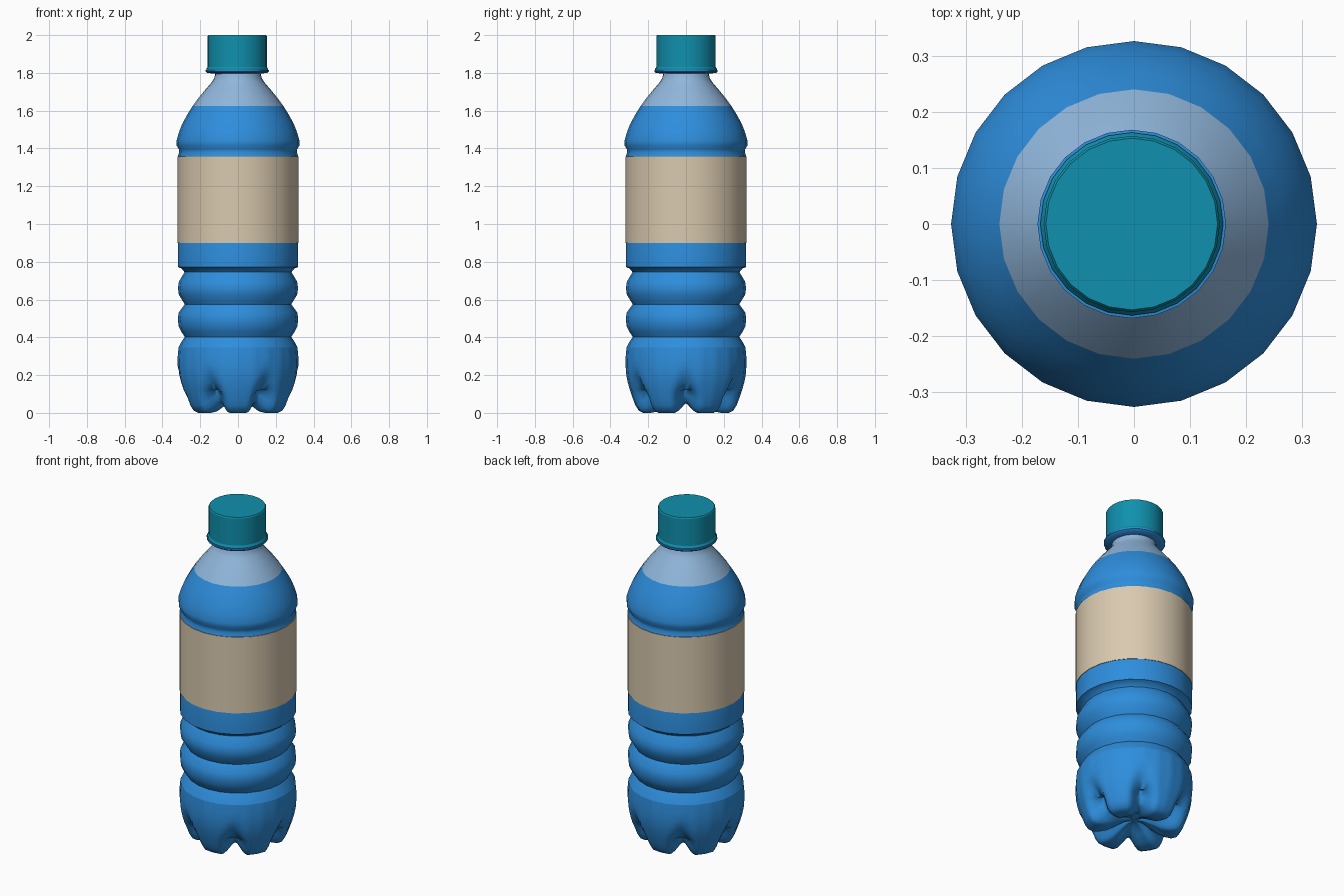
import bpy, bmesh
from math import cos, sin, pi, radians, degrees

if "Cube" in bpy.data.objects:
    bpy.data.objects.remove(bpy.data.objects["Cube"], do_unlink=True)

SIDES = 24


def material(name, rgb):
    mat = bpy.data.materials.new(name)
    mat.use_nodes = True
    mat.diffuse_color = (*rgb, 1)
    mat.node_tree.nodes["Principled BSDF"].inputs["Base Color"].default_value = (*rgb, 1)
    return mat


blue = material("bottle blue", (0.027, 0.27, 0.72))
pale = material("clear pale blue", (0.28, 0.47, 0.71))
cream = material("label cream", (0.70, 0.59, 0.43))
teal = material("cap teal", (0.005, 0.28, 0.42))


def revolve(name, profile, mat, segments=SIDES, shape=None, center_x=0.0, sharp=40):
    """Turn an (r, z) profile, listed bottom to top, around the z axis."""
    bm = bmesh.new()
    rings = []
    for r, z in profile:
        if r == 0:
            rings.append([bm.verts.new((center_x, 0, z))] * segments)
            continue
        ring = []
        for i in range(segments):
            a = 2 * pi * i / segments
            rr, zz = shape(a, r, z) if shape else (r, z)
            ring.append(bm.verts.new((center_x + rr * cos(a), rr * sin(a), zz)))
        rings.append(ring)
    for low, high in zip(rings, rings[1:]):
        for i in range(segments):
            j = (i + 1) % segments
            corners = [low[i], low[j], high[j], high[i]]
            bm.faces.new(list(dict.fromkeys(corners)))
    mesh = bpy.data.meshes.new(name)
    bm.to_mesh(mesh)
    bm.free()
    mesh.materials.append(mat)
    obj = bpy.data.objects.new(name, mesh)
    bpy.context.collection.objects.link(obj)
    bpy.ops.object.select_all(action="DESELECT")
    obj.select_set(True)
    bpy.context.view_layer.objects.active = obj
    bpy.ops.object.shade_smooth_by_angle(angle=radians(sharp))
    return obj


def smoothstep(t):
    t = max(0.0, min(1.0, t))
    return t * t * (3 - 2 * t)


def petal_foot(a, r, z):
    """Press six radial grooves into the base, widening toward the floor."""
    step = 2 * pi / SIDES
    r *= cos(step / 2) / cos(a % step - step / 2)
    off = abs((degrees(a) + 30) % 60 - 30)
    fade = smoothstep((0.25 - z) / 0.2)
    groove = fade * smoothstep(1 - off / (6 + 13 * fade))
    inner = min(1.0, r / 0.2)
    return r * (1 - 0.24 * groove * inner), z + 0.055 * groove * inner * (z < 0.12)


# Footed base
base = [(0, 0.065), (0.05, 0.06), (0.10, 0.035), (0.15, 0.008), (0.19, 0), (0.225, 0),
        (0.25, 0.012), (0.268, 0.04), (0.283, 0.08), (0.297, 0.12), (0.308, 0.16),
        (0.316, 0.20), (0.32, 0.25), (0.319, 0.30), (0.315, 0.345)]
revolve("footed_base", base, blue, SIDES * 4, petal_foot, sharp=60)

# Ribbed waist
ribs = [(0.315, 0.345), (0.30, 0.375), (0.282, 0.402), (0.30, 0.43), (0.315, 0.46),
        (0.318, 0.495), (0.315, 0.53), (0.282, 0.575), (0.313, 0.625), (0.318, 0.66),
        (0.313, 0.695), (0.283, 0.745), (0.298, 0.764), (0.318, 0.772)]
revolve("ribbed_waist", ribs, blue, sharp=60)

# Straight wall and rounded shoulder
revolve("body_wall", [(0.318, 0.772), (0.318, 0.90), (0.316, 0.91), (0.316, 1.35), (0.318, 1.36)], blue)
shoulder = [(0.318, 1.36), (0.311, 1.38), (0.313, 1.395), (0.325, 1.415), (0.326, 1.44),
            (0.313, 1.485), (0.293, 1.535), (0.268, 1.58), (0.24, 1.625)]
revolve("shoulder", shoulder, blue)

# Label sleeve
revolve("label", [(0.316, 0.90), (0.321, 0.90), (0.321, 1.357), (0.316, 1.357)], cream)

# Clear upper cone and neck
cone = [(0.24, 1.625), (0.207, 1.67), (0.17, 1.715), (0.14, 1.75), (0.124, 1.775), (0.12, 1.81)]
revolve("neck_cone", cone, pale)

# Collar and cap
revolve("neck_collar", [(0.115, 1.795), (0.16, 1.80), (0.168, 1.808), (0.168, 1.816), (0.115, 1.822)],
        blue, center_x=-0.004)
cap = [(0.12, 1.812), (0.163, 1.814), (0.163, 1.822), (0.157, 1.832), (0.157, 1.994),
       (0.153, 2.0), (0, 2.0)]
revolve("cap", cap, teal, center_x=-0.004, sharp=30)
